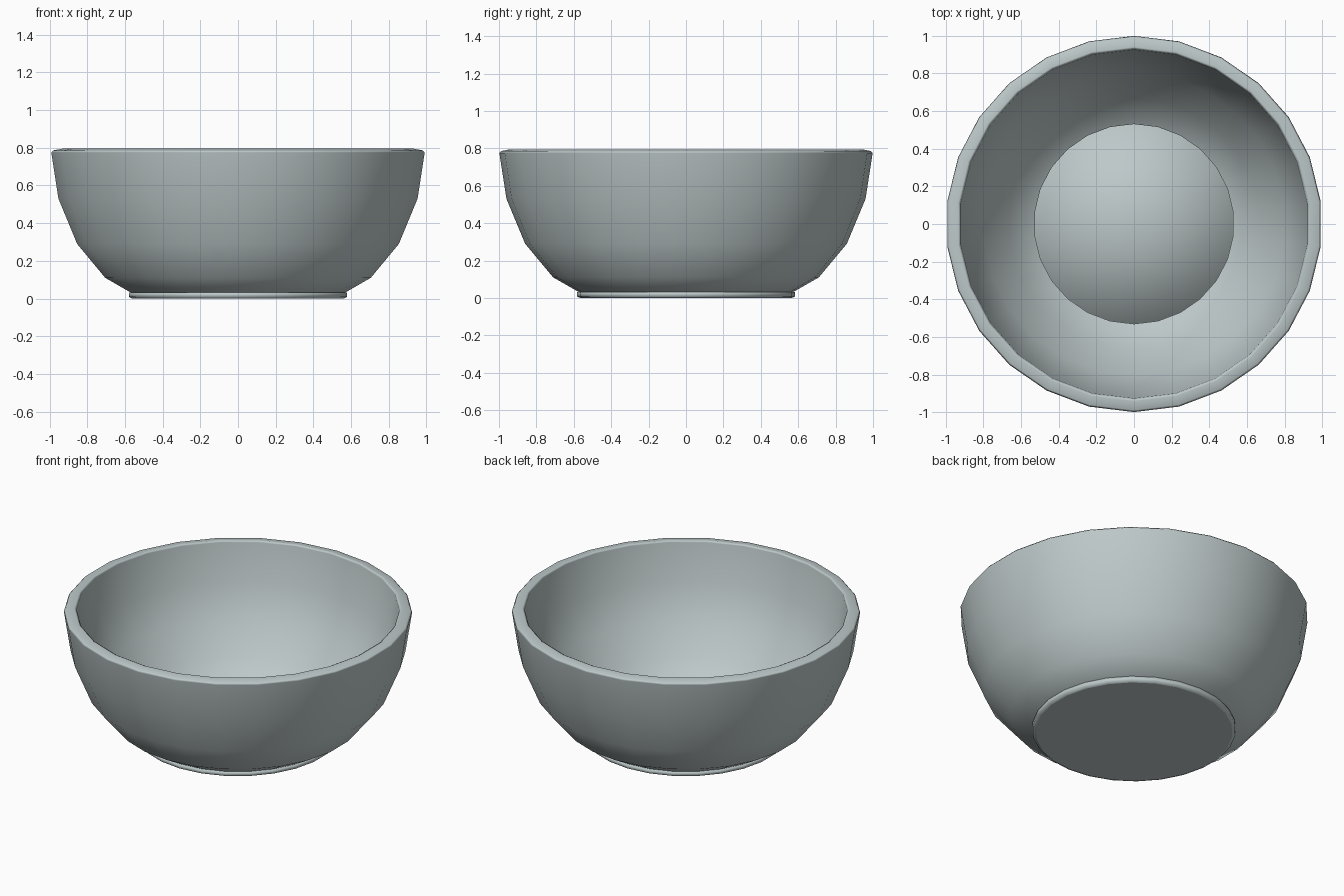
import bpy, bmesh, math

if "Cube" in bpy.data.objects:
    bpy.data.objects.remove(bpy.data.objects["Cube"])

SIDES = 26

# Single glaze colour
glaze = bpy.data.materials.new("pale_grey_glaze")
glaze.diffuse_color = (0.51, 0.58, 0.585, 1.0)
glaze.use_nodes = True
glaze.node_tree.nodes["Principled BSDF"].inputs["Base Color"].default_value = glaze.diffuse_color


def lathe(name, profile, closed):
    """Spin (radius, height) points round z; open profiles get fan caps at their ends."""
    bm = bmesh.new()
    rings = []
    for r, z in profile:
        ring = []
        for i in range(SIDES):
            a = math.pi / 2 + 2 * math.pi * i / SIDES
            ring.append(bm.verts.new((r * math.cos(a), r * math.sin(a), z)))
        rings.append(ring)
    pairs = list(zip(rings, rings[1:]))
    if closed:
        pairs.append((rings[-1], rings[0]))
    for lo, hi in pairs:
        for i in range(SIDES):
            j = (i + 1) % SIDES
            bm.faces.new((lo[i], lo[j], hi[j], hi[i]))
    if not closed:
        for ring, z in ((rings[0], profile[0][1]), (rings[-1], profile[-1][1])):
            mid = bm.verts.new((0, 0, z))
            for i in range(SIDES):
                bm.faces.new((ring[i], ring[(i + 1) % SIDES], mid))
    bmesh.ops.recalc_face_normals(bm, faces=bm.faces[:])
    for f in bm.faces:
        f.smooth = f.normal.z > -0.99      # only the flat underside stays flat
    mesh = bpy.data.meshes.new(name)
    bm.to_mesh(mesh)
    bm.free()
    mesh.materials.append(glaze)
    obj = bpy.data.objects.new(name, mesh)
    bpy.context.collection.objects.link(obj)
    return obj


# Thick bowl wall: up the outside, over the softened rim, down the inside
wall = lathe("bowl_wall", [
    (0.57, 0.03), (0.71, 0.11), (0.86, 0.29), (0.96, 0.53),
    (0.998, 0.775), (0.988, 0.786), (0.94, 0.795), (0.925, 0.787),
    (0.886, 0.555), (0.80, 0.345), (0.665, 0.175), (0.53, 0.09)], True)
soft = wall.modifiers.new("clean_shading", 'WEIGHTED_NORMAL')
soft.weight = 80

# Thin round foot that also closes the floor of the bowl
lathe("foot", [(0.565, 0.0), (0.583, 0.008), (0.583, 0.032)], False)
